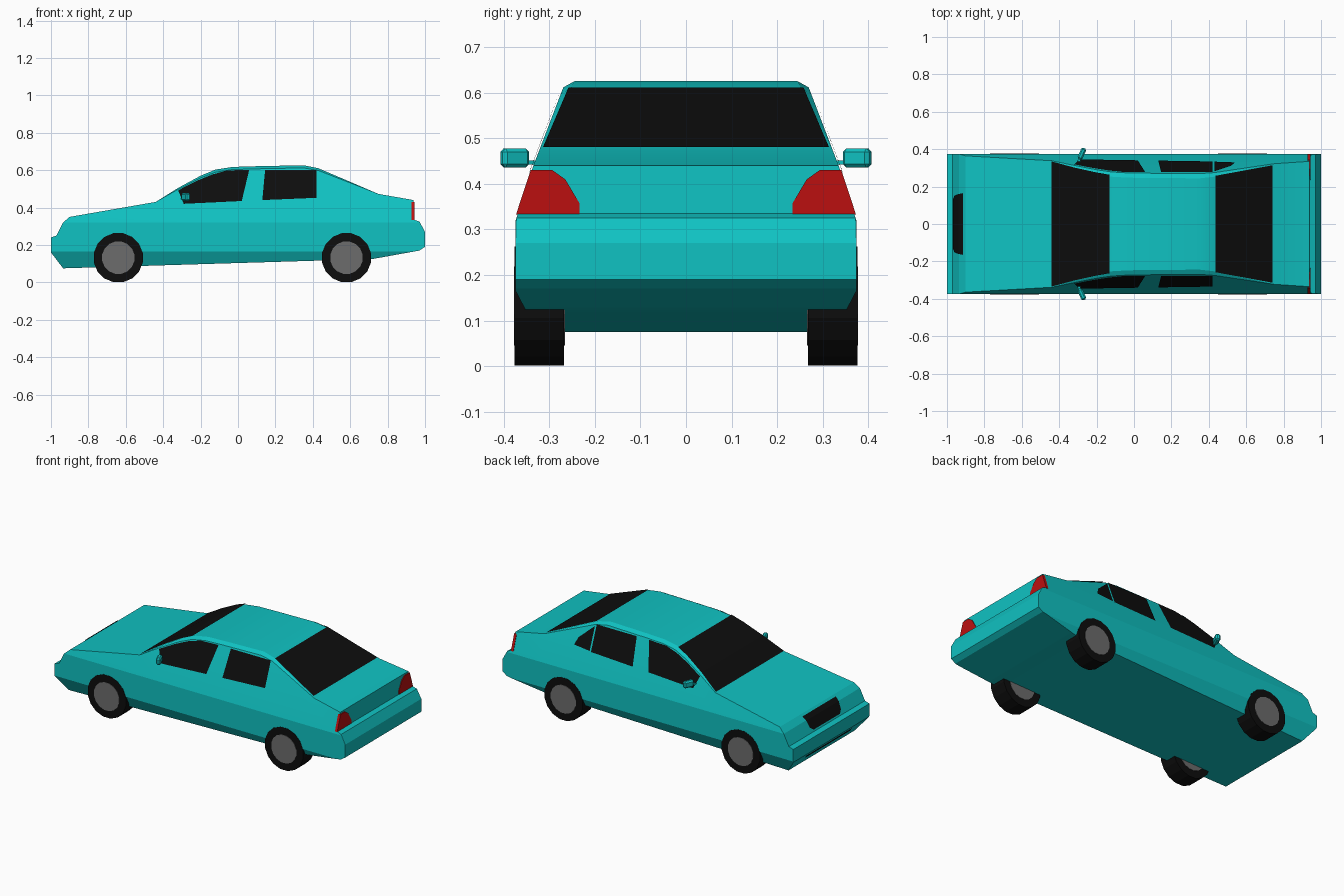
import bpy, bmesh, math
from mathutils import Vector, Matrix

if "Cube" in bpy.data.objects:
    bpy.data.objects.remove(bpy.data.objects["Cube"])


def material(name, rgb):
    m = bpy.data.materials.new(name)
    m.diffuse_color = (*rgb, 1)
    m.use_nodes = True
    m.node_tree.nodes["Principled BSDF"].inputs["Base Color"].default_value = m.diffuse_color
    return m


TEAL = material("teal_paint", (0.005, 0.54, 0.54))
BLACK = material("black", (0.004, 0.004, 0.004))
RED = material("red_lens", (0.5, 0.005, 0.005))
GREY = material("hub_grey", (0.15, 0.15, 0.15))


def interp(table, x):
    for (x0, v0), (x1, v1) in zip(table, table[1:]):
        if x <= x1:
            return v0 + (v1 - v0) * (x - x0) / (x1 - x0)
    return table[-1][1]


def finish(name, bm, mat):
    me = bpy.data.meshes.new(name)
    bm.to_mesh(me)
    bm.free()
    me.materials.append(mat)
    ob = bpy.data.objects.new(name, me)
    bpy.context.collection.objects.link(ob)
    return ob


# Side silhouette: top line, underside, roof edge rounding, and half width by height
TOP = [(-1, .24), (-.97, .25), (-.935, .32), (-.9, .35), (-.44, .43), (-.32, .505),
       (-.2, .57), (-.12, .603), (-.03, .617), (.1, .621), (.35, .626), (.43, .61),
       (.75, .473), (.938, .44), (.942, .335), (.97, .325), (1, .27)]
BOTTOM = [(-1, .16), (-.935, .075), (.72, .125), (.97, .17), (1, .19)]
DROP = [(-.44, 0), (-.32, .008), (-.12, .014), (.35, .014), (.43, .012), (.75, 0)]
WIDTH = [(.05, .314), (.165, .374), (.32, .374), (.44, .335), (.605, .272), (.63, .262)]


def drop(x):
    return interp(DROP, x) if -.44 < x < .75 else 0


def side(z):
    return interp(WIDTH, z)


# Body shell lofted through cross-sections
bm = bmesh.new()
rings = []
for x in sorted({p[0] for p in TOP} | {.72}):
    top, bot, d = interp(TOP, x), interp(BOTTOM, x), drop(x)
    edge = top - d
    zs = [bot, max(bot, .165), min(edge, .32), min(edge, .44), edge]
    half = [(side(z), z) for z in zs] + [(side(edge) - 1.8 * d, top)]
    loop = half + [(-y, z) for y, z in reversed(half)]
    rings.append([bm.verts.new((x, y, z)) for y, z in loop])
for a, b in zip(rings, rings[1:]):
    for i in range(len(a)):
        j = (i + 1) % len(a)
        bm.faces.new((a[i], a[j], b[j], b[i]))
bm.faces.new(rings[0])
bm.faces.new(rings[-1])
bmesh.ops.remove_doubles(bm, verts=bm.verts, dist=.0005)
bmesh.ops.recalc_face_normals(bm, faces=bm.faces)
body = finish("body", bm, TEAL)


def strip(name, rows, mat, up):
    """Symmetric panel across the car from (x, half width, z) rows."""
    bm = bmesh.new()
    vs = [(bm.verts.new((x, -y, z)), bm.verts.new((x, y, z))) for x, y, z in rows]
    for a, b in zip(vs, vs[1:]):
        f = bm.faces.new((a[0], b[0], b[1], a[1]))
        f.normal_update()
        if f.normal.dot(Vector(up)) < 0:
            f.normal_flip()
    return finish(name, bm, mat)


def glass(name, xs, inset):
    rows = [(x, side(interp(TOP, x) - drop(x)) - 1.8 * drop(x) * .5 - inset,
             interp(TOP, x) + .004) for x in xs]
    strip(name, rows, BLACK, (0, 0, 1))


# Windscreen and rear window follow the top line
glass("windscreen", [-.44, -.32, -.2, -.13], .004)
glass("rear_window", [.435, .74], .007)

# Grille and lower air intake
strip("grille", [(-.969, .13, .262), (-.96, .152, .28), (-.939, .16, .322), (-.915, .165, .342)],
      BLACK, (-1, 0, 1))
strip("air_intake", [(-.996, .23, .158), (-.975, .22, .124)], BLACK, (-1, 0, -1))


def side_window(name, pts, s):
    bm = bmesh.new()
    f = bm.faces.new([bm.verts.new((x, s * (side(z) + .004), z)) for x, z in pts])
    f.normal_update()
    if f.normal.y * s < 0:
        f.normal_flip()
    finish(name, bm, BLACK)


# Side windows; the quarter window exists on one side only
for s, tag in ((-1, "right"), (1, "left")):
    side_window("front_side_window_" + tag,
                [(-.32, .492), (-.29, .42), (.02, .435), (.06, .602), (-.06, .598),
                 (-.14, .576), (-.22, .543)], s)
    side_window("rear_side_window_" + tag,
                [(.13, .44), (.42, .452), (.42, .602), (.145, .602)], s)
side_window("quarter_window_left", [(.43, .455), (.54, .465), (.52, .51), (.43, .59)], 1)

# Tail lights
LENS = [(.234, .333), (.234, .358), (.265, .41), (.293, .43), (.341, .43), (.373, .333)]
for s, tag in ((-1, "right"), (1, "left")):
    bm = bmesh.new()
    f = bm.faces.new([bm.verts.new((.928, s * y, z)) for y, z in LENS])
    ext = bmesh.ops.extrude_face_region(bm, geom=[f])
    bmesh.ops.translate(bm, vec=(.016, 0, 0),
                        verts=[v for v in ext["geom"] if isinstance(v, bmesh.types.BMVert)])
    bmesh.ops.recalc_face_normals(bm, faces=bm.faces)
    finish("tail_light_" + tag, bm, RED)


def disc(name, loc, r, depth, mat):
    bm = bmesh.new()
    bmesh.ops.create_cone(bm, cap_ends=True, segments=16, radius1=r, radius2=r, depth=depth,
                          matrix=Matrix.Translation(loc) @ Matrix.Rotation(math.pi / 2, 4, 'X')
                          @ Matrix.Rotation(math.pi / 16, 4, 'Z'))
    finish(name, bm, mat)


# Wheels: tyre with hub showing on both faces
for x, end in ((-.64, "front"), (.58, "rear")):
    for s, tag in ((-1, "right"), (1, "left")):
        disc(f"{end}_tyre_{tag}", (x, s * .322, .132), .1335, .108, BLACK)
        disc(f"{end}_hub_{tag}", (x, s * .322, .132), .088, .112, GREY)


def box(name, loc, size, angle, bevel):
    bm = bmesh.new()
    bmesh.ops.create_cube(bm, size=1)
    bmesh.ops.scale(bm, vec=size, verts=bm.verts)
    if bevel:
        bmesh.ops.bevel(bm, geom=bm.edges[:], offset=bevel, segments=1, affect='EDGES')
    bmesh.ops.transform(bm, verts=bm.verts,
                        matrix=Matrix.Translation(loc) @ Matrix.Rotation(angle, 4, 'Z'))
    finish(name, bm, TEAL)


# Door mirrors with short stems
for s, tag in ((-1, "right"), (1, "left")):
    box("mirror_" + tag, (-.279, s * .376, .457), (.028, .064, .042), -s * .42, .008)
    box("mirror_stem_" + tag, (-.292, s * .342, .447), (.014, .04, .008), -s * .42, 0)

# Soft shading on the gentle roof bends, crisp elsewhere
bpy.ops.object.select_all(action='DESELECT')
body.select_set(True)
bpy.context.view_layer.objects.active = body
bpy.ops.object.shade_smooth_by_angle(angle=math.radians(15))
